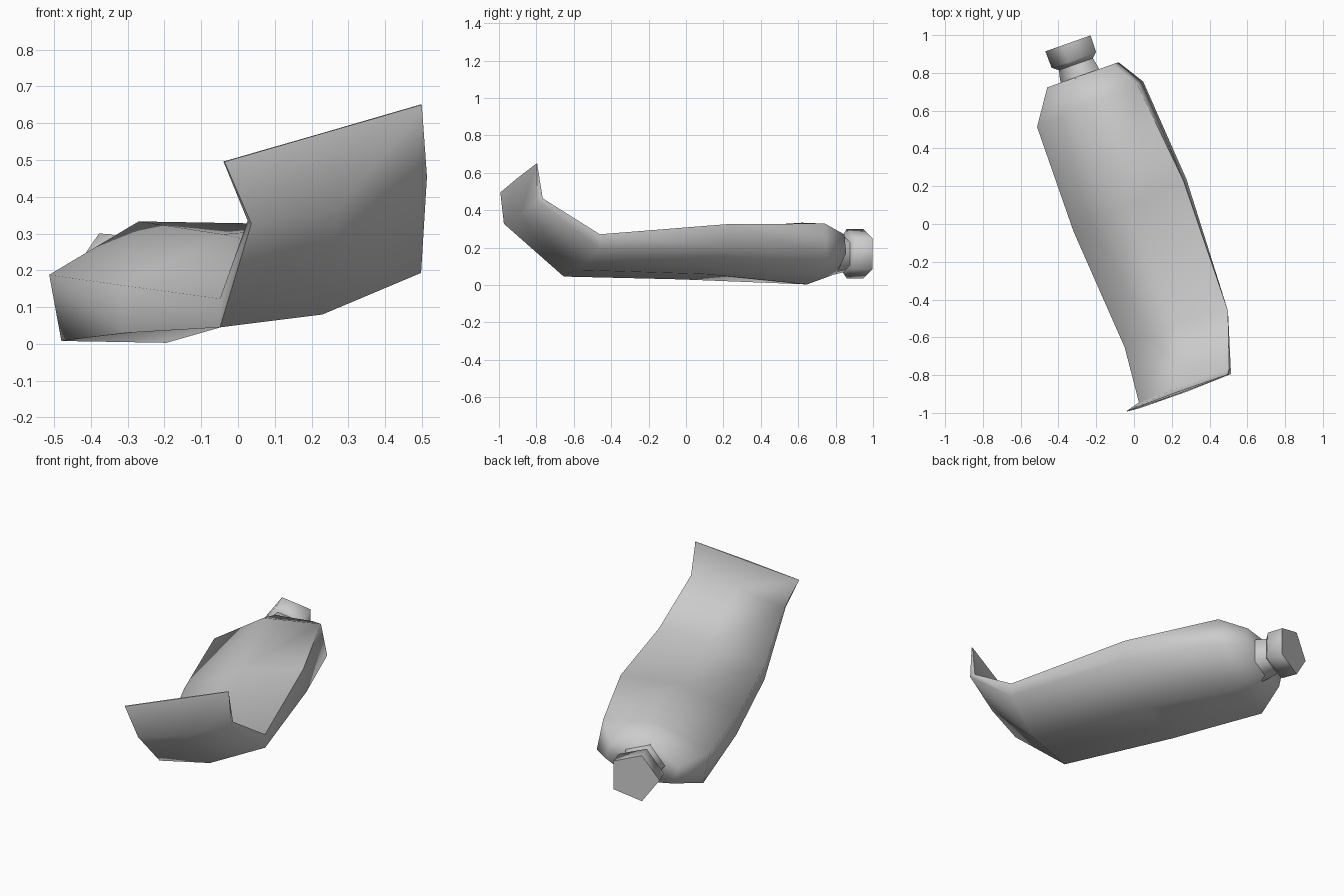
import bpy, bmesh, math
from mathutils import Vector

cube = bpy.data.objects.get("Cube")
if cube:
    bpy.data.objects.remove(cube, do_unlink=True)

TURN = math.radians(19.45)  # the tube lies turned on the ground

grey = bpy.data.materials.new("plain_grey")
grey.use_nodes = True
grey.diffuse_color = (0.6, 0.6, 0.6, 1)
grey.node_tree.nodes["Principled BSDF"].inputs["Base Color"].default_value = (0.6, 0.6, 0.6, 1)


def loft(name, rings, angle):
    """Skin a stack of equal rings and close both ends."""
    bm = bmesh.new()
    loops = [[bm.verts.new(p) for p in ring] for ring in rings]
    n = len(loops[0])
    for a, b in zip(loops, loops[1:]):
        for i in range(n):
            j = (i + 1) % n
            bm.faces.new((a[i], a[j], b[j], b[i]))
    bm.faces.new(loops[0])
    bm.faces.new(loops[-1])
    bmesh.ops.recalc_face_normals(bm, faces=bm.faces)
    mesh = bpy.data.meshes.new(name)
    bm.to_mesh(mesh)
    bm.free()
    mesh.materials.append(grey)
    obj = bpy.data.objects.new(name, mesh)
    obj.rotation_euler.z = TURN
    bpy.context.collection.objects.link(obj)
    bpy.ops.object.select_all(action="DESELECT")
    obj.select_set(True)
    bpy.context.view_layer.objects.active = obj
    bpy.ops.object.shade_smooth_by_angle(angle=math.radians(angle))
    return obj


def hexagon(centre, *half):
    """Six points: three offsets and their opposites through the centre."""
    c = Vector(centre)
    return [c + Vector(h) for h in half] + [c - Vector(h) for h in half]


def pentagon(v, radius):
    """Upright pentagon around the neck axis."""
    steps = [math.radians(36 + 72 * i) for i in range(5)]
    return [(0.002 + radius * math.cos(a), v, 0.167 + radius * math.sin(a)) for a in steps]


# Tube body: shoulder, full belly, middle, bend, upturned tail, flat crimp
loft("tube_body", [
    hexagon((0.008, 0.835, 0.17), (-0.2, 0, 0), (-0.17, 0, -0.1), (0.04, 0, -0.11)),
    hexagon((-0.008, 0.675, 0.168), (-0.305, -0.02, 0.02), (-0.27, -0.02, -0.16), (0.04, 0, -0.165)),
    hexagon((0.013, 0.1, 0.178), (-0.328, -0.03, -0.018), (-0.31, -0.03, -0.148), (0.02, 0, -0.12)),
    hexagon((0.026, -0.6, 0.158), (-0.29, 0, -0.035), (-0.29, 0, -0.113), (-0.005, -0.03, -0.078)),
    hexagon((-0.035, -0.91, 0.395), (-0.255, 0.01, -0.06), (-0.255, -0.02, -0.068), (0, -0.02, -0.025)),
    hexagon((-0.081, -0.92, 0.573), (-0.286, 0, -0.077), (-0.284, -0.004, -0.078), (0, -0.005, 0)),
], 75)

# Neck between shoulder and cap
loft("neck", [pentagon(0.8, 0.125), pentagon(0.86, 0.115), pentagon(0.92, 0.1)], 75)

# Screw cap
loft("cap", [pentagon(0.9, 0.105), pentagon(0.925, 0.138), pentagon(1.018, 0.14)], 75)
